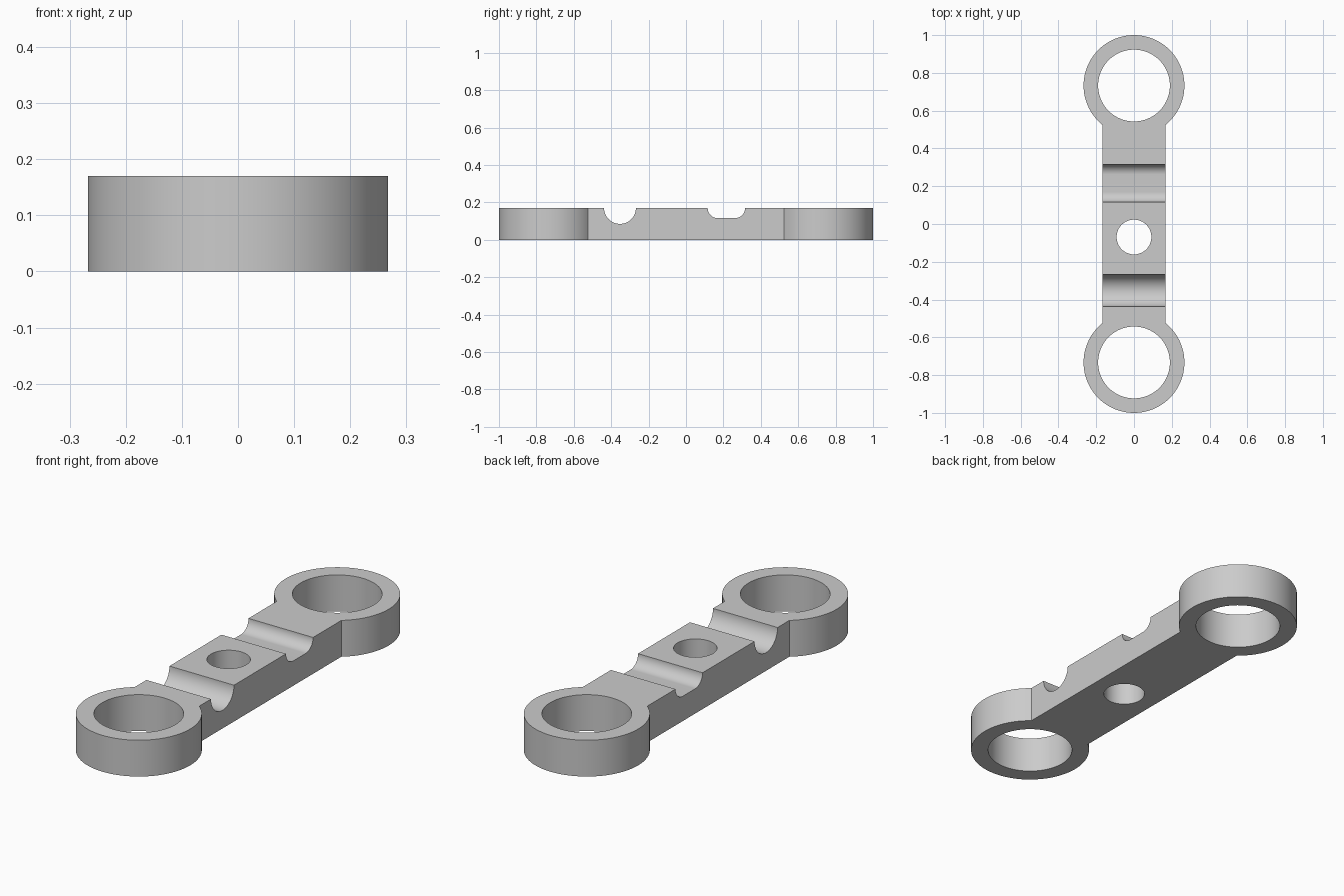
import bpy
from math import asin, cos, sin, pi

HEIGHT = 0.17
EYE_Y, EYE_R, BORE_R = 0.733, 0.267, 0.19
ARM_HALF = 0.167

if "Cube" in bpy.data.objects:
    bpy.data.objects.remove(bpy.data.objects["Cube"], do_unlink=True)

steel = bpy.data.materials.new("plain grey")
grey = (0.6, 0.6, 0.6, 1)
steel.diffuse_color = grey
steel.use_nodes = True
steel.node_tree.nodes["Principled BSDF"].inputs["Base Color"].default_value = grey


def arc(cx, cy, r, start, end, steps):
    """Points along a circular arc, both ends included."""
    return [(cx + r * cos(start + (end - start) * i / steps),
             cy + r * sin(start + (end - start) * i / steps)) for i in range(steps + 1)]


def prism(name, outline, low, high, place):
    """Extrude a closed outline; place maps (u, v, depth) to a 3D point."""
    n = len(outline)
    verts = [place(u, v, d) for d in (low, high) for u, v in outline]
    faces = [tuple(reversed(range(n))), tuple(range(n, 2 * n))]
    faces += [(i, (i + 1) % n, n + (i + 1) % n, n + i) for i in range(n)]
    mesh = bpy.data.meshes.new(name)
    mesh.from_pydata(verts, [], faces)
    mesh.materials.append(steel)
    obj = bpy.data.objects.new(name, mesh)
    bpy.context.collection.objects.link(obj)
    return obj


def upright(u, v, d):
    return (u, v, d)


def crosswise(u, v, d):
    return (d, u, v)


# Link body: two round eyes joined by a straight arm
neck = asin(ARM_HALF / EYE_R)
back_eye = arc(0, EYE_Y, EYE_R, -pi / 2 + neck, 1.5 * pi - neck, 80)
front_eye = [(-x, -y) for x, y in back_eye]
body = prism("link_body", back_eye + front_eye, 0, HEIGHT, upright)

# Eye bores and the small bolt hole
cutters = [prism("bore_cutter", arc(0, y, r, 0, 2 * pi, 96)[:-1], -0.1, HEIGHT + 0.1, upright)
           for y, r in ((EYE_Y, BORE_R), (-EYE_Y, BORE_R), (-0.069, 0.092))]


# Cross grooves: a half-round one and a flat-bottomed one with round corners
def groove(name, middle, half, radius):
    lip = HEIGHT + 0.05
    outline = [(middle - half, lip)]
    outline += arc(middle - half + radius, HEIGHT, radius, pi, 1.5 * pi, 24)
    right = arc(middle + half - radius, HEIGHT, radius, 1.5 * pi, 2 * pi, 24)
    outline += right[1:] if half == radius else right
    outline.append((middle + half, lip))
    return prism(name, outline, -0.3, 0.3, crosswise)


cutters.append(groove("round_groove_cutter", -0.353, 0.085, 0.085))
cutters.append(groove("flat_groove_cutter", 0.216, 0.1, 0.054))

# Cut the body, then discard the cutters
bpy.context.view_layer.objects.active = body
body.select_set(True)
for cutter in cutters:
    mod = body.modifiers.new("cut", "BOOLEAN")
    mod.operation = "DIFFERENCE"
    mod.solver = "EXACT"
    mod.object = cutter
    bpy.ops.object.modifier_apply(modifier=mod.name)
    bpy.data.objects.remove(cutter, do_unlink=True)

bpy.ops.object.select_all(action="DESELECT")
body.select_set(True)
bpy.ops.object.shade_smooth_by_angle(angle=pi / 6)
